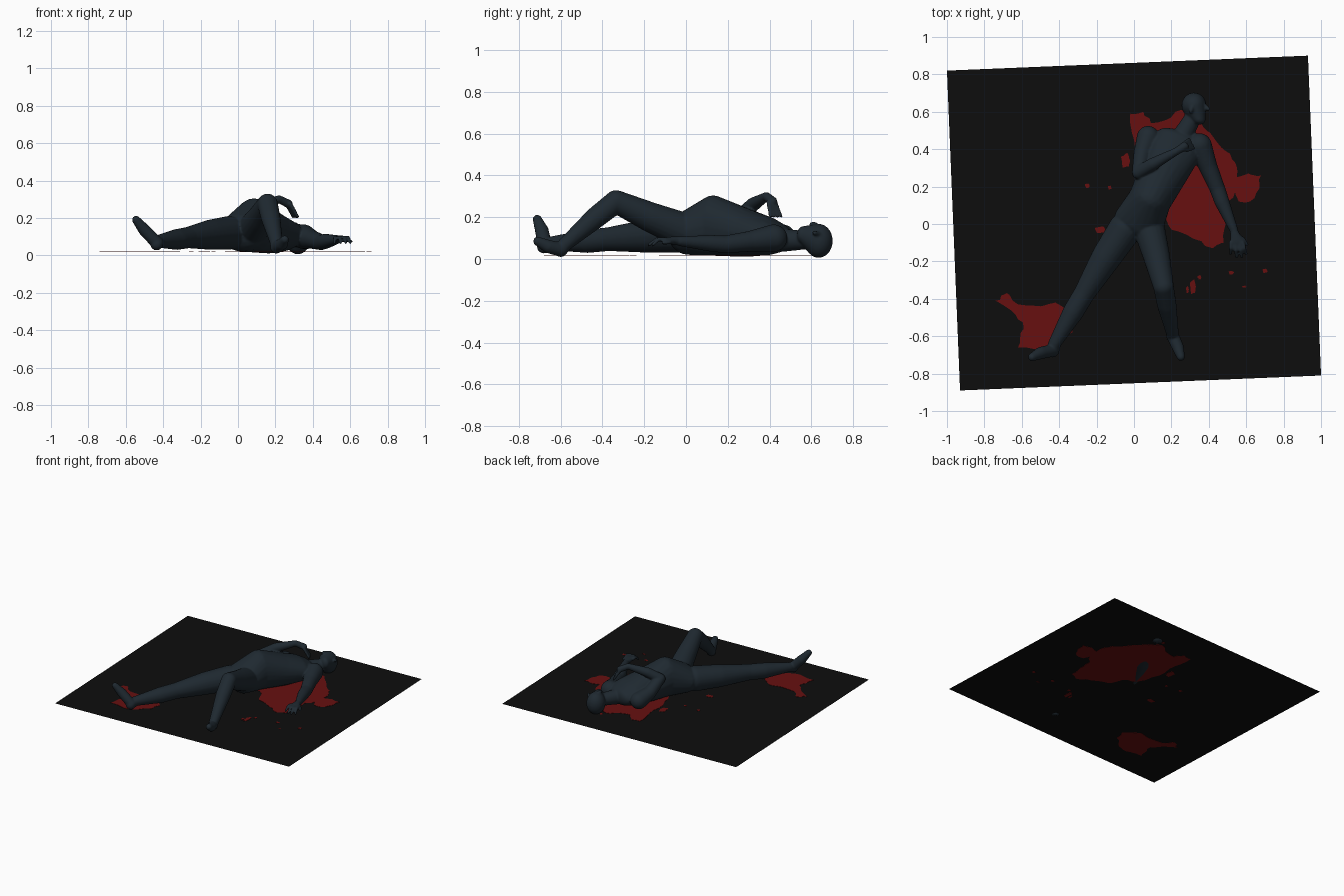
import bpy, bmesh, math, random
from mathutils import Matrix, Vector

random.seed(4)
FLOOR_Z = 0.018


def material(name, rgb):
    m = bpy.data.materials.new(name)
    m.diffuse_color = (*rgb, 1)
    return m


slate = material("dark slate", (0.0135, 0.022, 0.030))
black = material("near black", (0.004, 0.004, 0.004))
red = material("dark red", (0.135, 0.005, 0.005))


def add_object(name, bm, mat):
    me = bpy.data.meshes.new(name)
    bm.to_mesh(me)
    bm.free()
    me.materials.append(mat)
    ob = bpy.data.objects.new(name, me)
    bpy.context.collection.objects.link(ob)
    return ob


# unit ball used for every hull
ball = bmesh.new()
bmesh.ops.create_icosphere(ball, subdivisions=3, radius=1)
BALL = [v.co.copy() for v in ball.verts]
ball.free()

body = bmesh.new()


def blob(x, y, z, size, turn=0):
    """Points of an ellipsoid, turned about z."""
    if not isinstance(size, tuple):
        size = (size,) * 3
    m = (Matrix.Translation((x, y, z)) @ Matrix.Rotation(math.radians(turn), 4, 'Z')
         @ Matrix.Diagonal((*size, 1)))
    return [m @ p for p in BALL]


def hull(*blobs):
    """Convex skin around the blobs, added to the body."""
    bm = bmesh.new()
    for b in blobs:
        for p in b:
            bm.verts.new(p)
    bmesh.ops.convex_hull(bm, input=bm.verts[:])
    bmesh.ops.delete(bm, geom=[v for v in bm.verts if not v.link_faces], context='VERTS')
    bmesh.ops.recalc_face_normals(bm, faces=bm.faces[:])
    tmp = bpy.data.meshes.new("tmp")
    bm.to_mesh(tmp)
    bm.free()
    body.from_mesh(tmp)
    bpy.data.meshes.remove(tmp)


def limb(*pts):
    """Chain of tapered capsules through (x, y, z, radius)."""
    for a, b in zip(pts, pts[1:]):
        hull(blob(*a), blob(*b))


# torso: pelvis, raised belly, chest, shoulders
pelvis = blob(0.025, 0.01, 0.125, (0.135, 0.09, 0.105), -22)
belly = blob(0.085, 0.13, 0.16, (0.115, 0.10, 0.145), -24)
ribs = blob(0.165, 0.29, 0.125, (0.13, 0.08, 0.115), -24)
chest = blob(0.21, 0.39, 0.11, (0.145, 0.07, 0.092), -20)
yoke = blob(0.24, 0.455, 0.10, (0.12, 0.045, 0.065), -20)
for a, b in ((pelvis, belly), (belly, ribs), (ribs, chest), (chest, yoke)):
    hull(a, b)

# neck and head, face turned to the right
limb((0.26, 0.47, 0.09, 0.055), (0.31, 0.56, 0.09, 0.045))
hull(blob(0.32, 0.635, 0.087, (0.066, 0.068, 0.082), -15),
     blob(0.345, 0.56, 0.115, (0.038, 0.028, 0.042), -15))
limb((0.375, 0.635, 0.12, 0.012), (0.396, 0.615, 0.125, 0.011))          # nose
hull(blob(0.305, 0.61, 0.165, (0.012, 0.022, 0.014), -15))               # ear

# straight leg and foot
limb((-0.05, -0.03, 0.12, 0.09), (-0.15, -0.18, 0.11, 0.08),
     (-0.265, -0.37, 0.095, 0.057), (-0.325, -0.47, 0.085, 0.056),
     (-0.425, -0.64, 0.075, 0.034), (-0.435, -0.68, 0.06, 0.034))
limb((-0.432, -0.675, 0.065, 0.034), (-0.50, -0.69, 0.135, 0.033),
     (-0.545, -0.712, 0.19, 0.022))

# bent leg with raised knee, and foot
limb((0.08, -0.02, 0.14, 0.085), (0.12, -0.17, 0.20, 0.072),
     (0.158, -0.335, 0.275, 0.055), (0.175, -0.43, 0.20, 0.052),
     (0.205, -0.58, 0.07, 0.034), (0.205, -0.60, 0.042, 0.033))
limb((0.208, -0.60, 0.045, 0.034), (0.235, -0.66, 0.06, 0.032),
     (0.25, -0.71, 0.085, 0.022))

# arm folded over the chest, hand drooping
limb((0.075, 0.465, 0.105, 0.06), (0.045, 0.38, 0.14, 0.047),
     (0.025, 0.275, 0.215, 0.036), (0.10, 0.32, 0.26, 0.034),
     (0.22, 0.385, 0.30, 0.021), (0.27, 0.415, 0.275, 0.023))
for i in range(4):
    k = i * 0.017
    limb((0.26 + k * .4, 0.425 - k * .6, 0.275, 0.011), (0.295 + k * .5, 0.455 - k, 0.205, 0.008))

# outstretched arm and hand
limb((0.35, 0.42, 0.10, 0.066), (0.395, 0.31, 0.085, 0.05),
     (0.445, 0.19, 0.07, 0.042), (0.47, 0.12, 0.075, 0.040),
     (0.533, -0.03, 0.085, 0.023))
hull(blob(0.535, -0.04, 0.087, 0.021), blob(0.55, -0.095, 0.09, (0.037, 0.02, 0.016), 15))
for tx, ty in ((0.517, -0.16), (0.548, -0.178), (0.577, -0.178), (0.60, -0.16)):
    bx = 0.55 + (tx - 0.56) * 0.75
    limb((bx, -0.10, 0.092, 0.012), ((bx + tx) / 2, (ty - 0.1) / 2, 0.095, 0.010),
         (tx, ty, 0.067, 0.008))
limb((0.55, -0.06, 0.085, 0.013), (0.585, -0.08, 0.08, 0.010), (0.605, -0.11, 0.075, 0.008))

figure = add_object("lying_figure", body, slate)
rm = figure.modifiers.new("fuse", 'REMESH')
rm.mode = 'VOXEL'
rm.voxel_size = 0.006
rm.use_smooth_shade = True
sm = figure.modifiers.new("soften", 'SMOOTH')
sm.factor = 0.5
sm.iterations = 5

# floor sheet
bm = bmesh.new()
bm.faces.new([bm.verts.new((x, y, FLOOR_Z)) for x, y in
              ((-0.93, -0.89), (1, -0.81), (0.93, 0.9), (-1, 0.82))])
add_object("floor_sheet", bm, black)


# stains: thin plates showing on both sides of the floor
def stain(name, pts, rough=0.012):
    pts = [Vector(p) for p in pts]
    ring = []
    for a, b in zip(pts, pts[1:] + pts[:1]):
        ring.append(a)
        for t in (0.33, 0.67):
            j = Vector((random.uniform(-rough, rough), random.uniform(-rough, rough)))
            ring.append(a.lerp(b, t) + j)
    bm = bmesh.new()
    f = bm.faces.new([bm.verts.new((p.x, p.y, FLOOR_Z - 0.0015)) for p in ring])
    ext = bmesh.ops.extrude_face_region(bm, geom=[f], use_keep_orig=True)
    bmesh.ops.translate(bm, vec=(0, 0, 0.003),
                        verts=[g for g in ext["geom"] if isinstance(g, bmesh.types.BMVert)])
    bmesh.ops.recalc_face_normals(bm, faces=bm.faces[:])
    bmesh.ops.triangulate(bm, faces=bm.faces[:])
    add_object(name, bm, red)


stain("large_stain", [
    (-.02, .59), (.05, .60), (.09, .54), (.18, .56), (.25, .61), (.32, .57), (.37, .52),
    (.42, .47), (.49, .39), (.54, .33), (.55, .25), (.61, .27), (.68, .26), (.67, .19),
    (.62, .12), (.56, .12), (.54, .17), (.49, .10), (.49, .0), (.48, -.10), (.42, -.13),
    (.32, -.08), (.2, -.03), (.16, .06), (.06, .12), (.0, .28), (.0, .45)], 0.008)
stain("foot_stain", [
    (-.74, -.41), (-.68, -.37), (-.62, -.43), (-.5, -.44), (-.42, -.42), (-.31, -.5),
    (-.33, -.58), (-.42, -.66), (-.5, -.68), (-.62, -.66), (-.59, -.56), (-.63, -.49)])

# drops: x, y, half width, half height
for i, (x, y, w, h) in enumerate((
        (-.25, .205, .013, .013), (-.13, .195, .011, .011), (-.18, -.03, .03, .018),
        (-.045, .34, .025, .04), (.315, -.335, .016, .04), (.285, -.35, .008, .02),
        (.35, -.285, .01, .012), (.52, -.26, .014, .01), (.70, -.25, .014, .012),
        (.59, -.335, .012, .005), (.27, .64, .012, .012))):
    stain(f"drop_{i + 1}", [(x + w, y), (x + w * .4, y + h), (x - w, y + h * .5),
                            (x - w * .6, y - h), (x + w * .7, y - h * .8)], 0.002)
